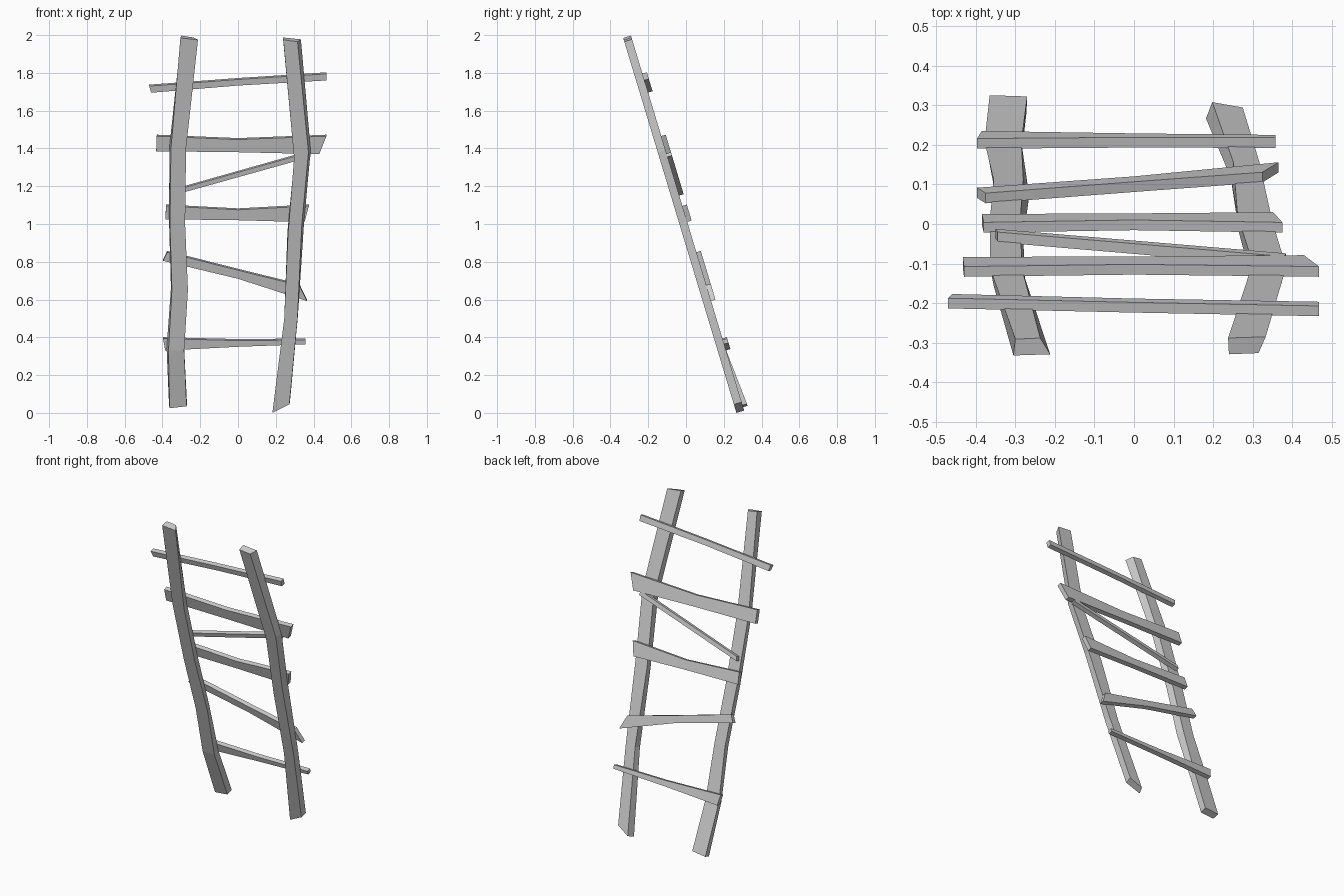
import bpy, bmesh
from mathutils import Vector

NORMAL = Vector((0, 0.957, 0.29))   # back side of the leaning ladder


def lean(x, z, off):
    return Vector((x, 0.267 - 0.302 * z + off, z))


def plank(name, stations, depth, off=0.0):
    """Rough four-sided plank. Each station: edge A (x, z), edge B (x, z),
    optional back-edge x shifts for A and B, optional extra y offset."""
    bm = bmesh.new()
    rings = []
    for st in stations:
        xa, za, xb, zb, da, db, dy = (tuple(st) + (0, 0, 0))[:7]
        a, b = lean(xa, za, off + dy), lean(xb, zb, off + dy)
        a2 = a + NORMAL * depth + Vector((da, 0, 0))
        b2 = b + NORMAL * depth + Vector((db, 0, 0))
        rings.append([bm.verts.new(p) for p in (a, b, b2, a2)])
    for r, s in zip(rings, rings[1:]):
        for i in range(4):
            j = (i + 1) % 4
            bm.faces.new((r[i], r[j], s[j], s[i]))
    bm.faces.new(rings[0])
    bm.faces.new(rings[-1][::-1])
    bmesh.ops.recalc_face_normals(bm, faces=bm.faces)
    me = bpy.data.meshes.new(name)
    bm.to_mesh(me)
    bm.free()
    ob = bpy.data.objects.new(name, me)
    bpy.context.collection.objects.link(ob)


# Crooked side rails, top to bottom
plank("left_rail", [
    (-0.305, 1.985, -0.212, 1.975, 0.005, -0.025),
    (-0.355, 1.40, -0.275, 1.40, -0.008, -0.008),
    (-0.360, 1.00, -0.280, 1.00, -0.005, -0.008),
    (-0.350, 0.65, -0.265, 0.65, -0.005, -0.015),
    (-0.368, 0.33, -0.285, 0.33, -0.010, 0.0),
    (-0.362, 0.025, -0.272, 0.035, -0.003, 0.002, 0.025),
], 0.043)
plank("right_rail", [
    (0.240, 1.975, 0.315, 1.965, -0.002, 0.018),
    (0.297, 1.35, 0.373, 1.38, 0.003, 0.012),
    (0.265, 0.95, 0.338, 1.00, -0.003, 0.012),
    (0.245, 0.50, 0.315, 0.50, 0.006, 0.002),
    (0.182, 0.0, 0.272, 0.045, 0.016, 0.003),
], 0.043)

# Uneven rungs nailed to the back: left, middle, right (lower edge, upper edge)
rungs = [
    ("bottom_rung", [(-0.385, 0.33, -0.397, 0.393), (0, 0.35, 0, 0.383),
                     (0.358, 0.363, 0.358, 0.386)]),
    ("sloping_rung", [(-0.397, 0.805, -0.375, 0.85), (0, 0.71, 0, 0.755),
                      (0.365, 0.592, 0.325, 0.675)]),
    ("middle_rung", [(-0.385, 1.025, -0.380, 1.095), (0, 1.02, 0, 1.075),
                     (0.352, 1.01, 0.375, 1.095)]),
    ("diagonal_brace", [(-0.350, 1.150, -0.345, 1.176),
                        (0.385, 1.355, 0.378, 1.380)]),
    ("upper_rung", [(-0.433, 1.385, -0.430, 1.465), (0, 1.38, 0, 1.447),
                    (0.430, 1.370, 0.468, 1.465)]),
    ("top_rung", [(-0.460, 1.695, -0.470, 1.730), (0, 1.733, 0, 1.765),
                  (0.468, 1.760, 0.468, 1.795)]),
]
for name, stations in rungs:
    plank(name, stations, 0.027, 0.042)
